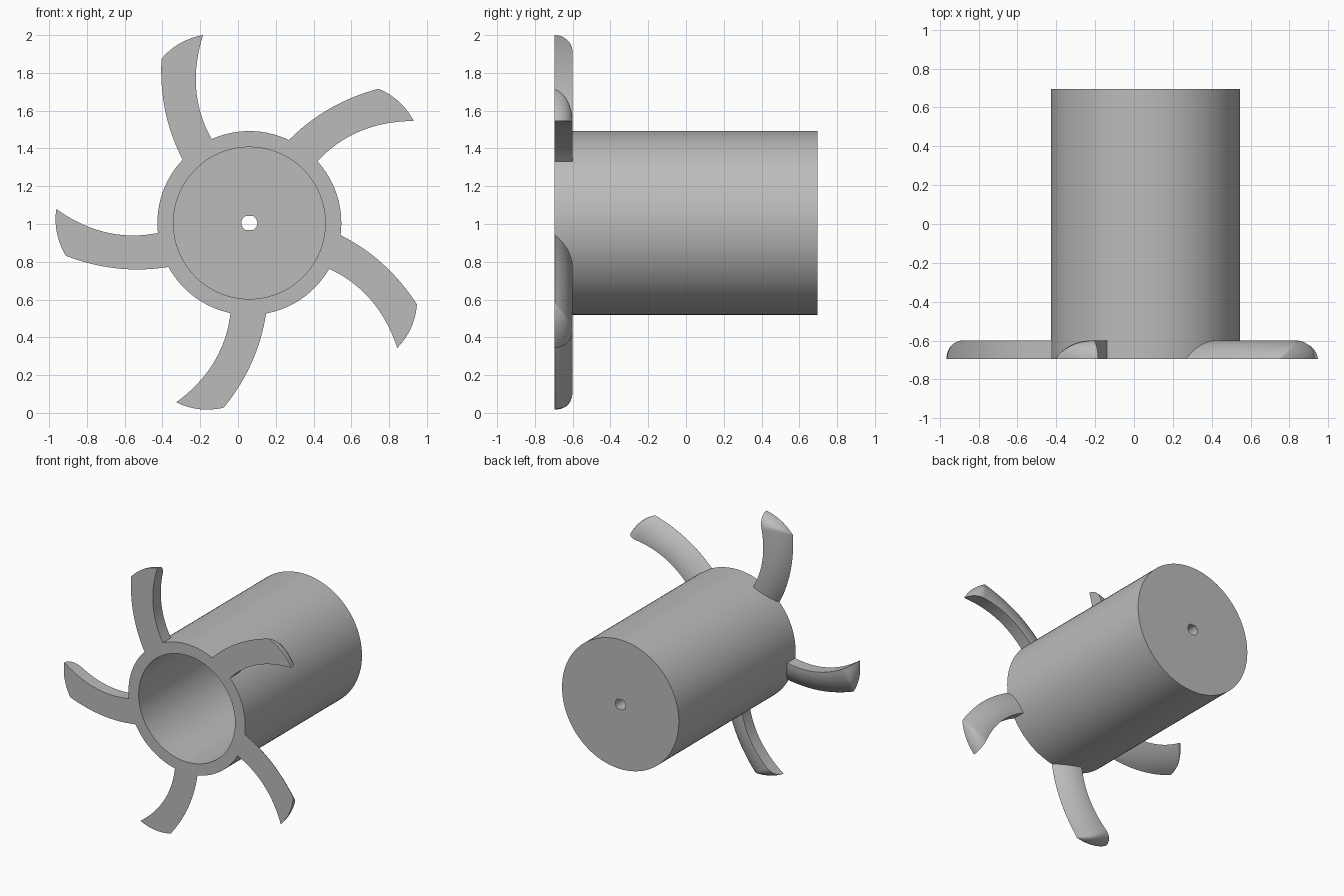
import bpy, bmesh, math
from mathutils import Vector

cube = bpy.data.objects.get("Cube")
if cube:
    bpy.data.objects.remove(cube, do_unlink=True)

CX, CZ = 0.06, 1.005          # axis of the cup
FRONT, BACK = -0.695, 0.695
OUTER, INNER = 0.487, 0.402
THICK = 0.095                 # blade depth

grey = bpy.data.materials.new("plain grey")
grey.use_nodes = True
grey.diffuse_color = (0.5, 0.5, 0.5, 1)
grey.node_tree.nodes["Principled BSDF"].inputs["Base Color"].default_value = (0.5, 0.5, 0.5, 1)


def finish(name, bm, angle):
    bmesh.ops.recalc_face_normals(bm, faces=bm.faces[:])
    mesh = bpy.data.meshes.new(name)
    bm.to_mesh(mesh)
    bm.free()
    mesh.materials.append(grey)
    obj = bpy.data.objects.new(name, mesh)
    bpy.context.collection.objects.link(obj)
    bpy.ops.object.select_all(action='DESELECT')
    obj.select_set(True)
    bpy.context.view_layer.objects.active = obj
    bpy.ops.object.shade_smooth_by_angle(angle=math.radians(angle))
    return obj


# Cup: a lathed shell, open at the front, with a flat-sided shaft hole in its floor
def build_cup(segments=96):
    bm = bmesh.new()
    hole, floor = 0.042, BACK - 0.1
    profile = [(hole, floor), (INNER, floor), (INNER, FRONT),
               (OUTER, FRONT), (OUTER, BACK), (hole, BACK)]
    rings = []
    for r, y in profile:
        ring = []
        for i in range(segments):
            a = math.tau * i / segments
            z = r * math.sin(a)
            if r == hole:
                z = max(-0.037, min(0.037, z))
            ring.append(bm.verts.new((CX + r * math.cos(a), y, CZ + z)))
        rings.append(ring)
    for k, ring in enumerate(rings):
        other = rings[(k + 1) % len(rings)]
        for i in range(segments):
            j = (i + 1) % segments
            bm.faces.new((ring[i], ring[j], other[j], other[i]))
    finish("cup", bm, 30)


def bezier(a, b, c, t):
    return a * (1 - t) ** 2 + b * 2 * t * (1 - t) + c * t * t


# Blade: flat front, upright concave edge, back rounding down to convex edge and tip
def build_blade(name, turn, rows=40, cols=14):
    centre = Vector((CX, CZ))
    convex = [Vector(p) - centre for p in ((-0.29, 1.335), (-0.42, 1.58), (-0.405, 1.875))]
    concave = [Vector(p) - centre for p in ((-0.14, 1.45), (-0.28, 1.70), (-0.185, 2.0))]
    bm = bmesh.new()
    grid = []
    for k in range(rows + 1):
        t = 1 - (1 - k / rows) ** 1.7          # finer towards the tip
        p, q = bezier(*convex, t), bezier(*concave, t)
        across = q - p
        outward = Vector((-across.y, across.x)).normalized()
        grid.append([])
        for i in range(cols + 1):
            s = 1 - (1 - i / cols) ** 1.3 if i < cols else 1
            s = i / cols * 0.4 + s * 0.6
            point = p.lerp(q, s) + outward * 0.09 * s * (1 - s) * t ** 4
            if k == 0:
                point = point.normalized() * (OUTER - 0.003)
            grid[-1].append(point)
    radius = 0.238
    front, back = [], []
    for row in grid:
        front.append([])
        back.append([])
        for i, point in enumerate(row):
            gap = (row[-1] - point).length * 0.19 / (row[-1] - row[0]).length
            arc = THICK - radius + math.sqrt(radius ** 2 - gap ** 2)
            d = min(THICK, (grid[-1][i] - point).length)
            tip = math.sqrt(max(0, THICK ** 2 - (THICK - d) ** 2))
            height = max(0.0005, min(arc, tip))
            c, s = math.cos(turn), math.sin(turn)
            x, z = CX + point.x * c - point.y * s, CZ + point.x * s + point.y * c
            front[-1].append(bm.verts.new((x, FRONT, z)))
            back[-1].append(bm.verts.new((x, FRONT + height, z)))
    for k in range(rows):
        for i in range(cols):
            for g in (front, back):
                bm.faces.new((g[k][i], g[k][i + 1], g[k + 1][i + 1], g[k + 1][i]))
        for i in (0, cols):
            bm.faces.new((front[k][i], front[k + 1][i], back[k + 1][i], back[k][i]))
    for k in (0, rows):
        for i in range(cols):
            bm.faces.new((front[k][i], front[k][i + 1], back[k][i + 1], back[k][i]))
    finish(name, bm, 35)


build_cup()
for n in range(5):
    build_blade(f"blade_{n + 1}", -math.tau * n / 5)
